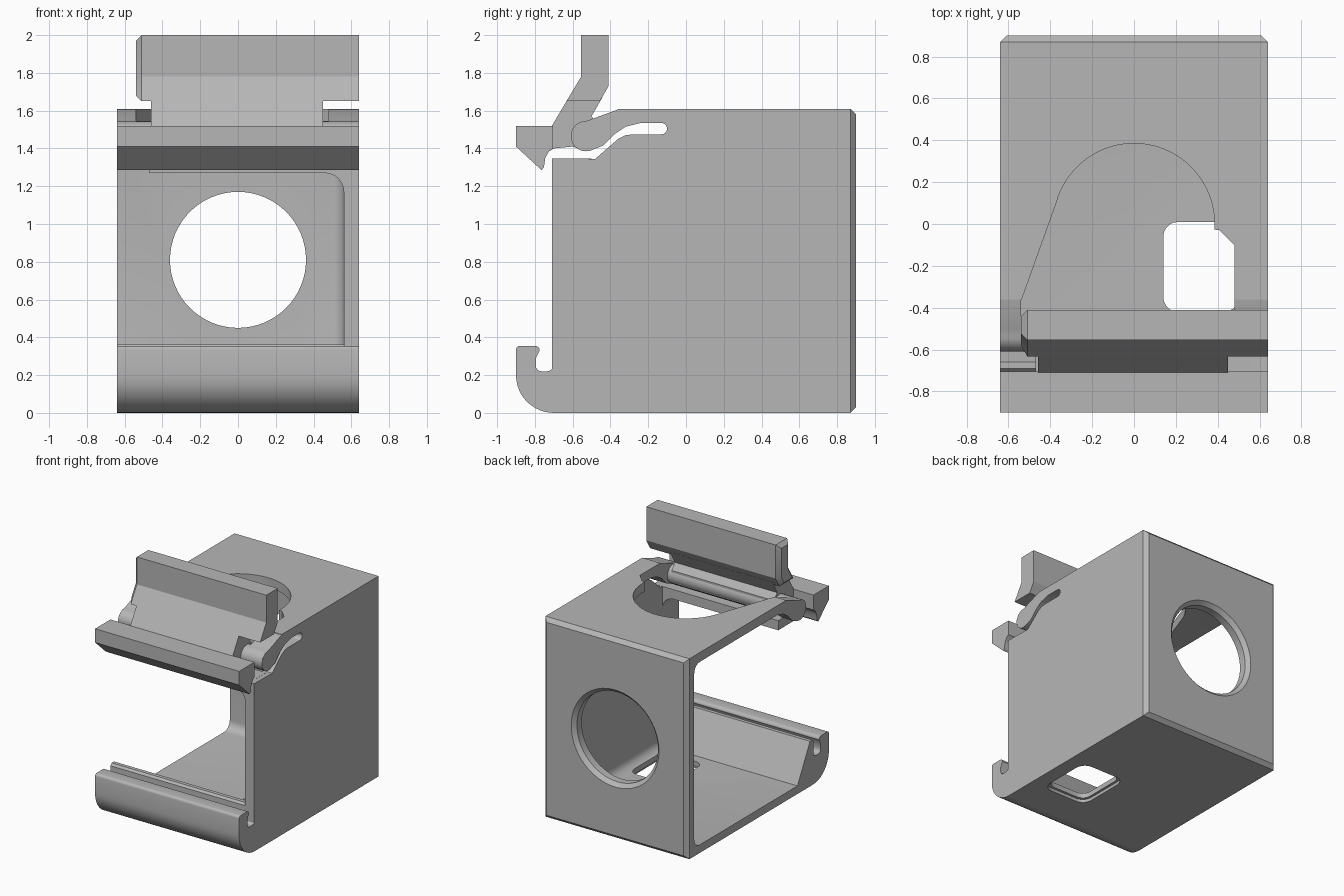
import bpy, bmesh
from math import sin, cos, radians
from mathutils import Vector

if "Cube" in bpy.data.objects:
    bpy.data.objects.remove(bpy.data.objects["Cube"], do_unlink=True)

grey = bpy.data.materials.new("plain_grey")
grey.use_nodes = True
grey.diffuse_color = (0.47, 0.47, 0.47, 1)
grey.node_tree.nodes["Principled BSDF"].inputs["Base Color"].default_value = (0.47, 0.47, 0.47, 1)


def arc(cx, cy, r, a0, a1, n=10):
    angles = [radians(a0 + (a1 - a0) * i / n) for i in range(n + 1)]
    return [(cx + r * cos(a), cy + r * sin(a)) for a in angles]


def prism(name, pts, axis, lo, hi, bevel_rule=None, width=0.03, segments=1):
    """Extrude a 2D outline along an axis; optionally bevel chosen edges."""
    place = {"x": lambda p, t: (t, p[0], p[1]),
             "y": lambda p, t: (p[0], t, p[1]),
             "z": lambda p, t: (p[0], p[1], t)}[axis]
    bm = bmesh.new()
    face = bm.faces.new([bm.verts.new(place(p, lo)) for p in pts])
    new = bmesh.ops.extrude_face_region(bm, geom=[face])["geom"]
    shift = Vector(place((0, 0), hi - lo))
    bmesh.ops.translate(bm, vec=shift, verts=[v for v in new if isinstance(v, bmesh.types.BMVert)])
    if bevel_rule:
        edges = [e for e in bm.edges if all(bevel_rule(v.co) for v in e.verts)]
        bmesh.ops.bevel(bm, geom=edges, offset=width, segments=segments,
                        profile=0.5, affect="EDGES")
    bmesh.ops.recalc_face_normals(bm, faces=bm.faces)
    mesh = bpy.data.meshes.new(name)
    bm.to_mesh(mesh)
    bm.free()
    ob = bpy.data.objects.new(name, mesh)
    bpy.context.collection.objects.link(ob)
    mesh.materials.append(grey)
    return ob


def rect(x0, y0, x1, y1):
    return [(x0, y0), (x1, y0), (x1, y1), (x0, y1)]


def round_rect(x0, y0, x1, y1, r):
    return (arc(x1 - r, y1 - r, r, 0, 90, 5) + arc(x0 + r, y1 - r, r, 90, 180, 5)
            + arc(x0 + r, y0 + r, r, 180, 270, 5) + arc(x1 - r, y0 + r, r, 270, 360, 5))


def frustum(name, center, r0, r1, y0, y1):
    ob = prism(name, arc(center[0], center[1], r0, 0, 354.375, 63), "y", y0, y1)
    for v in ob.data.vertices:
        if abs(v.co.y - y1) < 1e-4:
            v.co.x = center[0] + (v.co.x - center[0]) * r1 / r0
            v.co.z = center[1] + (v.co.z - center[1]) * r1 / r0
    return ob


def cut(target, cutter):
    mod = target.modifiers.new("cut", "BOOLEAN")
    mod.operation, mod.solver, mod.object = "DIFFERENCE", "EXACT", cutter
    bpy.context.view_layer.objects.active = target
    bpy.ops.object.modifier_apply(modifier=mod.name)
    bpy.data.objects.remove(cutter, do_unlink=True)


# Main shell: chamfered at the back, hollow, open at the front and one side
body = prism("housing", rect(-0.71, 0, 0.9, 1.61), "x", -0.64, 0.64,
             lambda c: c.y > 0.89)
cut(body, prism("cavity", rect(-1.2, 0.065, 0.81, 1.535), "x", -1.2, 0.56,
                lambda c: True, 0.07, 5))

# Round hole in the back wall with an outer chamfer
cut(body, frustum("back_hole", (0, 0.81), 0.36, 0.36, 0.7, 1.0))
cut(body, frustum("back_chamfer", (0, 0.81), 0.35, 0.4, 0.86, 0.91))

# Rounded window in the floor with a wider recess outside
cut(body, prism("floor_window", round_rect(0.14, -0.42, 0.5, 0.01, 0.07), "z", -0.1, 0.1))
cut(body, prism("floor_recess", round_rect(0.12, -0.44, 0.52, 0.03, 0.08), "z", -0.1, 0.025))

# Arched opening in the roof
roof = arc(0, 0, 0.385, -4, 165, 40) + [(-0.54, -0.37), (-0.54, -0.9), (0.48, -0.9),
                                       (0.48, -0.1), (0.41, -0.03)]
cut(body, prism("roof_opening", roof, "z", 1.5, 1.7))

# Flex slot and the clearance in front of the roof
slot = [(-0.9, 1.35), (-0.48, 1.345), (-0.36, 1.45), (-0.32, 1.47), (-0.28, 1.475)]
slot += arc(-0.13, 1.505, 0.03, -90, 90, 8)
slot += [(-0.24, 1.535), (-0.32, 1.515), (-0.36, 1.49), (-0.36, 1.7), (-0.9, 1.7)]
cut(body, prism("flex_slot", slot, "x", -1, 1))

# Cross bar above the front opening, rounded into the side wall
bar = [(-0.47, 1.347), (-0.47, 1.27)] + arc(0.46, 1.17, 0.1, 90, 0, 6)
bar += [(0.6, 1.17), (0.6, 1.347)]
prism("front_cross_bar", bar, "y", -0.705, -0.5)

# Hooked lip along the bottom front, with a ramp behind it
hook = [(-0.5, 0)] + arc(-0.7, 0.2, 0.2, 270, 180, 12)
hook += arc(-0.88, 0.335, 0.02, 180, 90, 4) + arc(-0.8, 0.33, 0.025, 90, 0, 4)
hook += [(-0.795, 0.29)] + arc(-0.765, 0.25, 0.03, 180, 270, 4)
hook += arc(-0.735, 0.25, 0.03, 270, 360, 4)
hook += [(-0.705, 0.345), (-0.69, 0.362), (-0.66, 0.362), (-0.5, 0.064)]
prism("bottom_hook", hook, "x", -0.64, 0.64)

# Hinge arms running from the roof down to rounded ends
arm = [(-0.35, 1.61), (-0.5, 1.555)] + arc(-0.53, 1.465, 0.08, 90, 290, 14)
arm += [(-0.44, 1.415), (-0.38, 1.475), (-0.32, 1.515), (-0.24, 1.535), (-0.24, 1.61)]
for name, x0, x1 in (("hinge_arm_left", 0.48, 0.64), ("hinge_arm_right", -0.64, -0.54)):
    prism(name, arm, "x", x0, x1)

# Rounded hinge rod joining both arms to the latch
prism("hinge_rod", arc(-0.53, 1.465, 0.08, 0, 345, 23), "x", -0.635, 0.635)

# Latch: full-width front catch, central web and tall thumb tab
catch = [(-0.9, 1.52), (-0.9, 1.41), (-0.765, 1.285), (-0.752, 1.3), (-0.745, 1.35),
         (-0.725, 1.385), (-0.705, 1.4), (-0.705, 1.52)]
prism("latch_catch", catch, "x", -0.64, 0.64)
web = [(-0.75, 1.52), (-0.75, 1.37), (-0.7, 1.4), (-0.6, 1.41), (-0.53, 1.385), (-0.46, 1.42),
       (-0.46, 1.52), (-0.5, 1.57), (-0.44, 1.675), (-0.615, 1.68), (-0.71, 1.52)]
prism("latch_web", web, "x", -0.46, 0.45)
tab = [(-0.633, 1.65), (-0.456, 1.65), (-0.41, 1.73), (-0.41, 2.0), (-0.555, 2.0),
       (-0.555, 1.78)]
prism("thumb_tab", tab, "x", -0.54, 0.64, lambda c: c.x < -0.53)

# Smooth the curves, keep the corners crisp
for ob in list(bpy.context.scene.objects):
    if ob.type == "MESH":
        bpy.ops.object.select_all(action="DESELECT")
        ob.select_set(True)
        bpy.context.view_layer.objects.active = ob
        bpy.ops.object.shade_smooth_by_angle(angle=radians(28))
